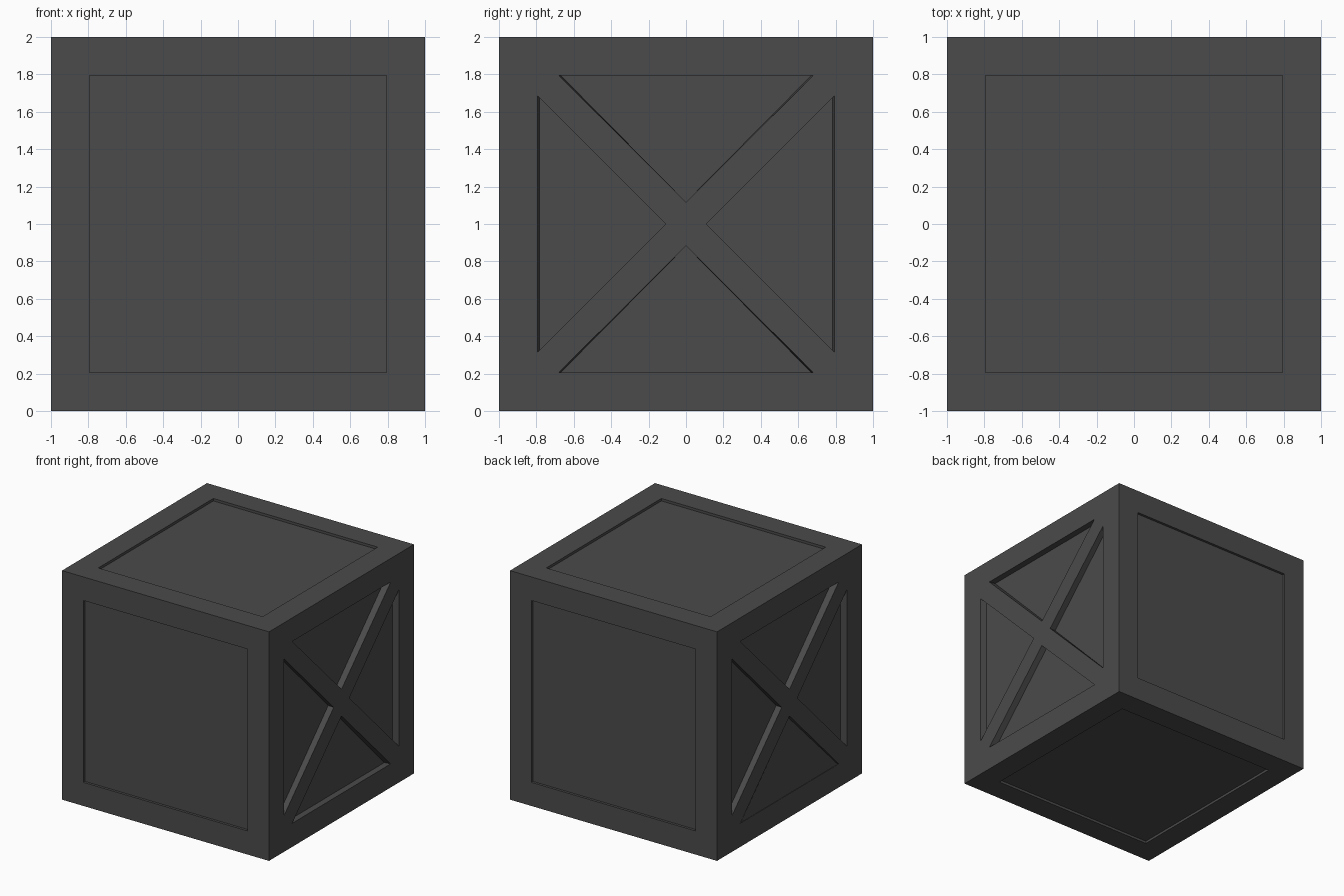
import bpy, bmesh
from mathutils import Vector, Matrix
from math import radians

if "Cube" in bpy.data.objects:
    bpy.data.objects.remove(bpy.data.objects["Cube"])

SHALLOW, DEEP, TAPER = 0.022, 0.055, 0.985


def add_recess(bm, outline, depths, taper, mat):
    """Closed cutter: outline lies on local plane z = 1, floor sits below it."""
    rings = [
        [(u, v, 1.1) for u, v in outline],
        [(u, v, 1.0) for u, v in outline],
        [(u * taper, v, 1.0 - d) for (u, v), d in zip(outline, depths)],
    ]
    vs = [[bm.verts.new(mat @ Vector(p)) for p in r] for r in rings]
    n = len(outline)
    bm.faces.new(vs[0])
    bm.faces.new(vs[2][::-1])
    for a, b in zip(vs, vs[1:]):
        for i in range(n):
            j = (i + 1) % n
            bm.faces.new((a[i], b[i], b[j], a[j]))


# crate body
bpy.ops.mesh.primitive_cube_add(size=2, location=(0, 0, 1))
crate = bpy.context.object
crate.name = "crate_body"

bm = bmesh.new()
lift = Matrix.Translation((0, 0, 1))

# square recessed panels: top, front, bottom, back
s = 0.794
square = [(-s, -s), (s, -s), (s, s), (-s, s)]
for k in range(4):
    add_recess(bm, square, [SHALLOW] * 4, 1.0,
               lift @ Matrix.Rotation(radians(90 * k), 4, 'X'))

# triangular recesses leaving an X brace on both ends
lower = [(-0.68, -s), (0.68, -s), (0, -0.117)]
upper = [(u, -v) for u, v in lower]
right = [(s, 0.685), (0.107, 0), (s, -0.685)]
left = [(-u, v) for u, v in right]
for side in (1, -1):
    # local u -> y, v -> z, depth -> x
    mat = lift @ Matrix(((0, 0, side, 0), (side, 0, 0, 0), (0, 1, 0, 0), (0, 0, 0, 1)))
    for tri in (lower, upper, right, left):
        depths = [DEEP] * 3
        if side < 0 and tri is lower:      # this panel slopes out to the frame
            depths = [0.003, 0.003, 0.04]
        add_recess(bm, tri, depths, TAPER, mat)

bmesh.ops.recalc_face_normals(bm, faces=bm.faces)
mesh = bpy.data.meshes.new("panel_cutter")
bm.to_mesh(mesh)
bm.free()
cutter = bpy.data.objects.new("panel_cutter", mesh)
bpy.context.collection.objects.link(cutter)
cutter.hide_render = True
cutter.display_type = 'WIRE'

cut = crate.modifiers.new("panel_recesses", 'BOOLEAN')
cut.operation = 'DIFFERENCE'
cut.solver = 'EXACT'
cut.object = cutter

# dark finish
dark = bpy.data.materials.new("dark_grey")
dark.diffuse_color = (0.07, 0.07, 0.07, 1)
dark.use_nodes = True
dark.node_tree.nodes["Principled BSDF"].inputs["Base Color"].default_value = dark.diffuse_color
crate.data.materials.append(dark)
